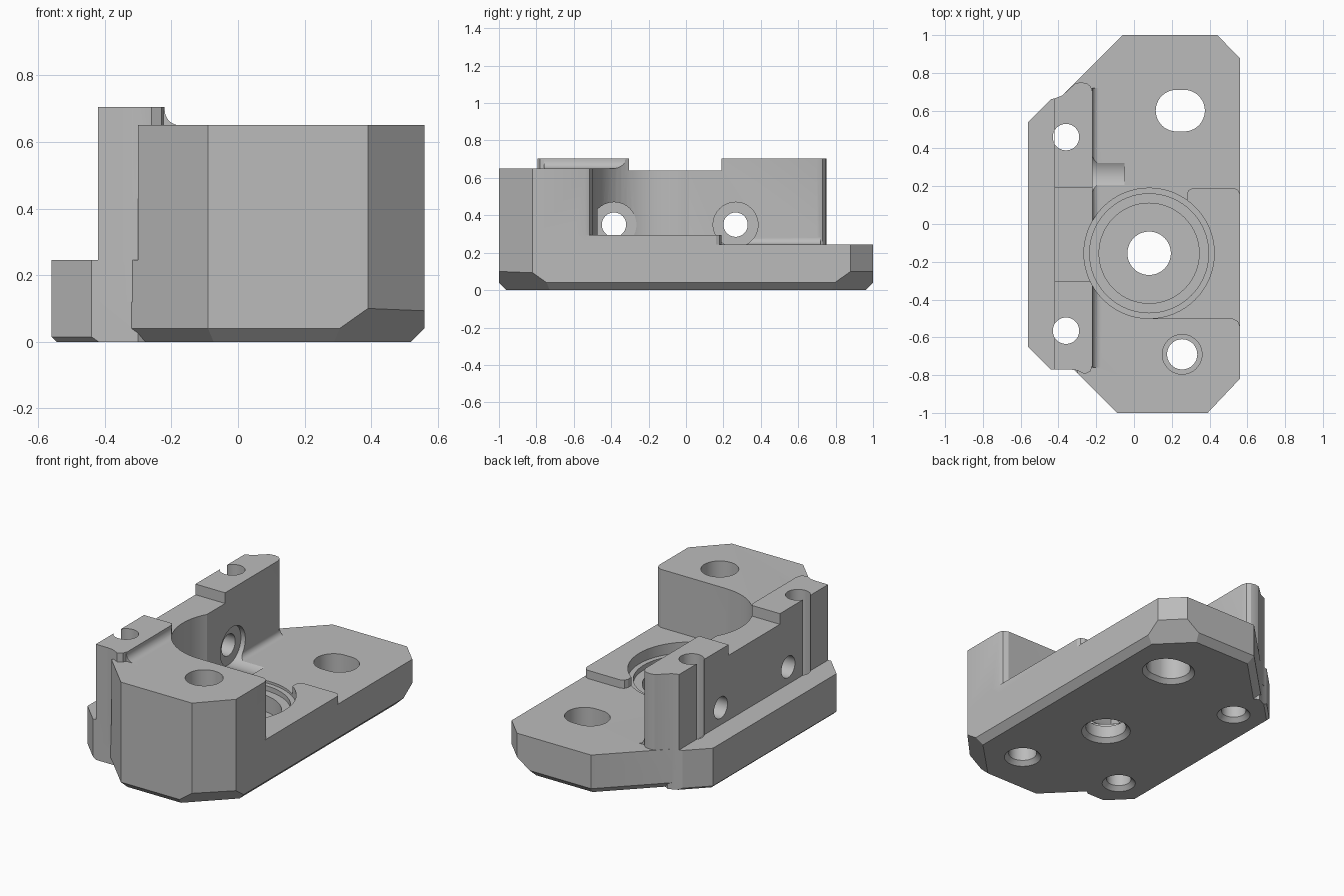
import bpy, bmesh, math
from mathutils import Vector

cube = bpy.data.objects.get("Cube")
if cube:
    bpy.data.objects.remove(cube, do_unlink=True)

grey = bpy.data.materials.new("machined grey")
grey.use_nodes = True
GREY = (0.5, 0.5, 0.5, 1)
grey.diffuse_color = GREY
grey.node_tree.nodes["Principled BSDF"].inputs["Base Color"].default_value = GREY


def finish(bm, name):
    bmesh.ops.recalc_face_normals(bm, faces=bm.faces)
    mesh = bpy.data.meshes.new(name)
    bm.to_mesh(mesh)
    bm.free()
    mesh.materials.append(grey)
    obj = bpy.data.objects.new(name, mesh)
    bpy.context.collection.objects.link(obj)
    return obj


def prism(name, outline, z0, z1, chamfers=()):
    """Extruded outline; chamfers are (edge point, outward normal, height)."""
    bm = bmesh.new()
    base = bm.faces.new([bm.verts.new((x, y, z0)) for x, y in outline])
    top = bmesh.ops.extrude_face_region(bm, geom=[base])["geom"]
    verts = [v for v in top if isinstance(v, bmesh.types.BMVert)]
    bmesh.ops.translate(bm, verts=verts, vec=(0, 0, z1 - z0))
    for (x, y), (nx, ny), h in chamfers:
        side = Vector((nx, ny, 0)).normalized()
        geom = bm.verts[:] + bm.edges[:] + bm.faces[:]
        bmesh.ops.bisect_plane(bm, geom=geom, plane_co=(x, y, z0 + h),
                               plane_no=side - Vector((0, 0, 1)), clear_outer=True)
        rim = [e for e in bm.edges if e.is_boundary]
        bmesh.ops.holes_fill(bm, edges=rim)
    return finish(bm, name)


def box(name, x0, x1, y0, y1, z0, z1):
    return prism(name, [(x0, y0), (x1, y0), (x1, y1), (x0, y1)], z0, z1)


def drill(x, y, r, z0, z1, stretch=0.0, r_top=None):
    """Vertical round or slotted cutter, tapered when r_top is given."""
    bm = bmesh.new()
    bmesh.ops.create_cone(bm, cap_ends=True, segments=64, radius1=r,
                          radius2=r if r_top is None else r_top, depth=z1 - z0)
    for v in bm.verts:
        v.co.x += math.copysign(stretch, v.co.x) if abs(v.co.x) > 1e-4 else 0
        v.co += Vector((x, y, (z0 + z1) / 2))
    return finish(bm, "drill")


def cross_drill(y, z, r, x0, x1):
    obj = drill(0, 0, r, x0, x1)
    for v in obj.data.vertices:
        v.co = (v.co.z, y + v.co.x, z + v.co.y)
    return obj


def fillet(x, y0, y1, z, r):
    """Concave strip between a wall facing +x and a floor."""
    steps = [i * math.pi / 16 for i in range(9)]
    curve = [(x + r - r * math.cos(a), z + r - r * math.sin(a)) for a in steps]
    pts = [(x - 0.03, z + r)] + curve + [(x + r, z - 0.03), (x - 0.03, z - 0.03)]
    obj = prism("fillet", pts, y0, y1)
    for v in obj.data.vertices:
        v.co = (v.co.x, v.co.z, v.co.y)
    bm = bmesh.new()
    bm.from_mesh(obj.data)
    bmesh.ops.recalc_face_normals(bm, faces=bm.faces)
    bm.to_mesh(obj.data)
    bm.free()
    return obj


def combine(body, other, operation):
    mod = body.modifiers.new("combine", "BOOLEAN")
    mod.operation, mod.solver, mod.object = operation, "EXACT", other
    bpy.context.view_layer.objects.active = body
    bpy.ops.object.modifier_apply(modifier=mod.name)
    bpy.data.objects.remove(other, do_unlink=True)


# Base plate with chamfered underside
body = prism("bearing_bracket",
             [(0.56, -0.82), (0.56, 0.88), (0.44, 1), (-0.06, 1),
              (-0.38, 0.68), (-0.38, -0.71), (-0.09, -1), (0.39, -1)], 0, 0.245,
             [((0.56, 0), (1, 0), 0.04), ((0, 1), (0, 1), 0.04), ((0, -1), (0, -1), 0.04),
              ((-0.06, 1), (-1, 1), 0.04), ((-0.09, -1), (-1, -1), 0.04),
              ((0.44, 1), (1, 1), 0.1), ((0.39, -1), (1, -1), 0.1)])

# Side ledge
ledge = prism("ledge", [(-0.56, 0.54), (-0.44, 0.66), (-0.4, 0.67), (-0.36, 0.69),
                        (-0.2, 0.6), (-0.2, -0.7), (-0.3, -0.77), (-0.44, -0.77),
                        (-0.56, -0.65)], 0, 0.245,
              [((-0.56, 0), (-1, 0), 0.015), ((-0.56, 0.54), (-1, 1), 0.015),
               ((-0.56, -0.65), (-1, -1), 0.015)])

# Tall wall, front block and raised floor
wall = prism("wall", [(-0.42, 0.665), (-0.38, 0.68), (-0.31, 0.745), (-0.28, 0.75),
                      (-0.25, 0.745), (-0.23, 0.73), (-0.22, 0.7), (-0.22, -0.75),
                      (-0.23, -0.78), (-0.26, -0.795), (-0.3, -0.775), (-0.34, -0.77),
                      (-0.42, -0.77)], 0.12, 0.705)
block = prism("block", [(0.56, -0.82), (0.56, -0.54), (0.55, -0.515), (0.52, -0.5),
                        (0.08, -0.5), (0, -0.3), (-0.3, -0.3), (-0.3, -0.79),
                        (-0.09, -1), (0.39, -1)], 0.12, 0.65)
floor = prism("floor", [(0.56, -0.6), (0.56, 0.16), (0.55, 0.18), (0.53, 0.19),
                        (0.31, 0.19), (0.29, 0.18), (0.28, 0.16), (0.28, 0),
                        (0.08, -0.155), (0.08, -0.6)], 0.12, 0.295)
for part in (ledge, wall, block, floor,
             fillet(-0.22, -0.76, -0.31, 0.65, 0.045),
             fillet(-0.22, 0, 0.72, 0.245, 0.035)):
    combine(body, part, "UNION")

# Notch in the wall and groove along the ledge
cutters = [box("notch", -0.6, 0, -0.305, 0.19, 0.64, 1),
           box("groove", -0.475, -0.42, -0.9, 0.9, 0.235, 0.3)]

# Stepped bearing seat with through hole
BX, BY = 0.08, -0.155
for r, z in ((0.345, 0.23), (0.315, 0.2), (0.265, 0.1), (0.115, -0.1)):
    cutters.append(drill(BX, BY, r, z, 1))

# Mounting holes with countersunk undersides
for x, y, r, stretch in ((0.245, 0.6, 0.11, 0.02), (0.255, -0.69, 0.08, 0),
                         (-0.36, 0.46, 0.07, 0), (-0.36, -0.565, 0.07, 0),
                         (BX, BY, 0.115, 0)):
    if x != BX:
        cutters.append(drill(x, y, r, -0.1, 1, stretch))
    cutters.append(drill(x, y, r + 0.035, -0.01, 0.025, stretch, r))
cutters.append(drill(0.255, -0.69, 0.105, 0.25, 1))

# Counterbored cross holes through the wall
for y in (-0.385, 0.265):
    cutters.append(cross_drill(y, 0.35, 0.065, -0.7, 0))
    cutters.append(cross_drill(y, 0.35, 0.12, -0.25, -0.05))

for cutter in cutters:
    combine(body, cutter, "DIFFERENCE")

# Smooth the round surfaces, keep machined edges crisp
bpy.ops.object.select_all(action="DESELECT")
body.select_set(True)
bpy.context.view_layer.objects.active = body
bpy.ops.object.shade_smooth_by_angle(angle=math.radians(25))
